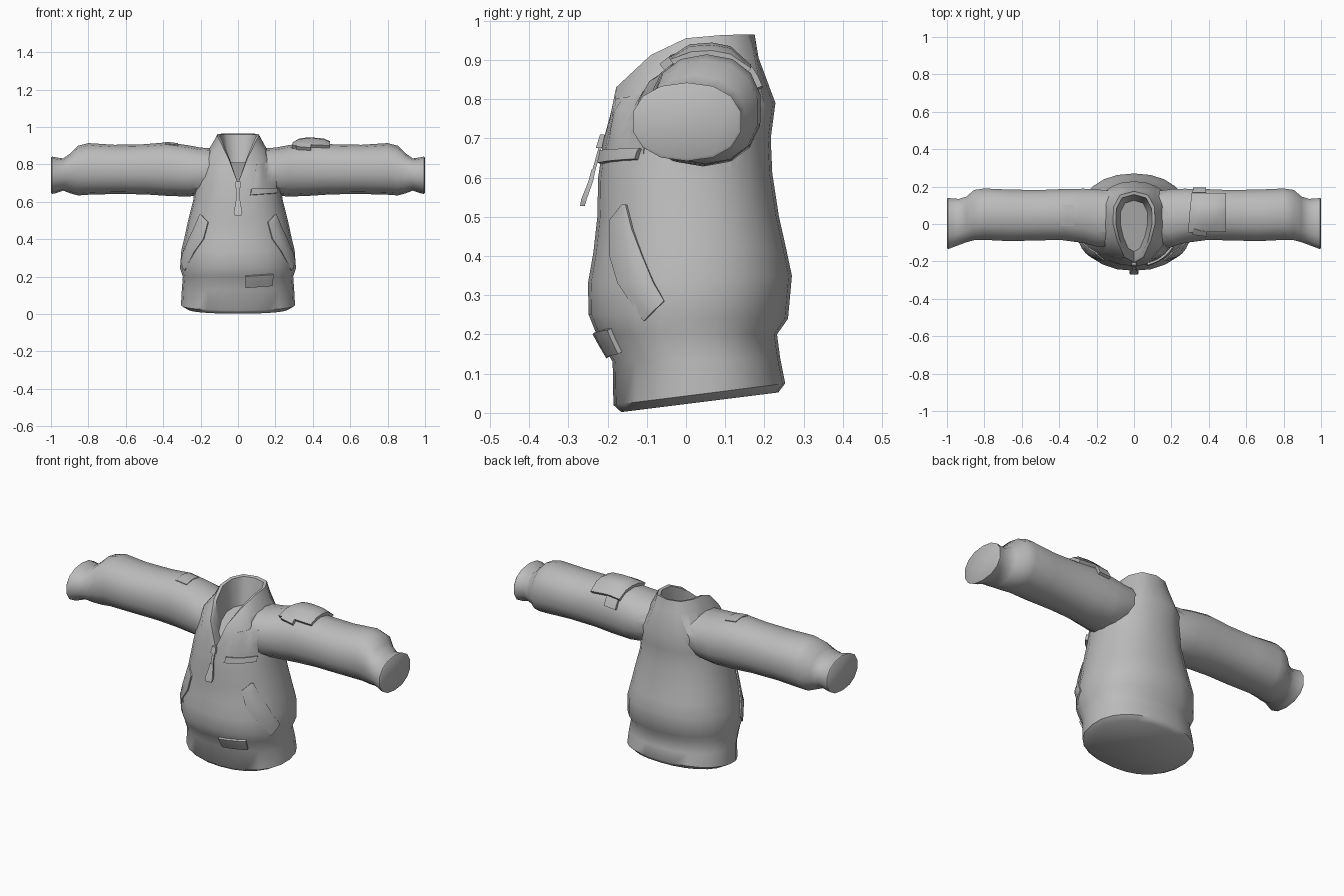
import bpy, bmesh, math
from mathutils import Vector
from mathutils.bvhtree import BVHTree

if "Cube" in bpy.data.objects:
    bpy.data.objects.remove(bpy.data.objects["Cube"])

cloth = bpy.data.materials.new("grey_cloth")
cloth.diffuse_color = (0.5, 0.5, 0.5, 1)
cloth.use_nodes = True
cloth.node_tree.nodes["Principled BSDF"].inputs["Base Color"].default_value = cloth.diffuse_color


def finish(name, bm, angle=50):
    bmesh.ops.recalc_face_normals(bm, faces=bm.faces)
    me = bpy.data.meshes.new(name)
    bm.to_mesh(me)
    bm.free()
    me.materials.append(cloth)
    ob = bpy.data.objects.new(name, me)
    bpy.context.collection.objects.link(ob)
    smooth(ob, angle)
    return ob


def smooth(ob, angle):
    bpy.ops.object.select_all(action='DESELECT')
    ob.select_set(True)
    bpy.context.view_layer.objects.active = ob
    bpy.ops.object.shade_smooth_by_angle(angle=math.radians(angle))


def loft(name, rings, angle=50):
    """Skin a list of equal-length point loops and cap both ends."""
    bm = bmesh.new()
    vs = [[bm.verts.new(p) for p in r] for r in rings]
    n = len(vs[0])
    for a, b in zip(vs, vs[1:]):
        for i in range(n):
            j = (i + 1) % n
            bm.faces.new((a[i], a[j], b[j], b[i]))
    for r in (vs[0], vs[-1]):
        bm.faces.new(r)
    return finish(name, bm, angle)


def spow(v, e):
    return math.copysign(abs(v) ** e, v)


# ---------- torso with open collar ----------
N = 24


def body_ring(zf, zb, hw, yf, yb):
    out = []
    for i in range(N):
        t = 2 * math.pi * i / N
        s, c = spow(math.sin(t), .9), spow(math.cos(t), .9)
        k = (1 - c) / 2
        out.append((hw * s, yf + (yb - yf) * k, zf + (zb - zf) * k))
    return out


def key_ring(keys):
    """Mirror a half loop of points, front to back, into a full ring."""
    half = []
    m = N // 2
    for i in range(m + 1):
        f = i / m * (len(keys) - 1)
        a = min(int(f), len(keys) - 2)
        half.append(Vector(keys[a]).lerp(Vector(keys[a + 1]), f - a))
    return half + [Vector((-p.x, p.y, p.z)) for p in half[-2:0:-1]]


base = key_ring([(0, -.212, .69), (.105, -.18, .79), (.145, -.10, .865), (.15, 0, .89),
                 (.14, .10, .90), (.08, .175, .905), (0, .185, .905)])
rim = key_ring([(0, -.205, .70), (.05, -.178, .83), (.09, -.09, .912), (.112, 0, .955),
                (.11, .09, .963), (.075, .155, .965), (0, .175, .965)])
lip = [Vector((p.x * .86, p.y * .9, p.z - .004)) for p in rim]
floor = [Vector((p.x * .65, p.y * .72, .70 + (p.z - .70) * .42)) for p in rim]

torso = loft("torso", [
    body_ring(.002, .052, .27, -.165, .235),
    body_ring(.02, .075, .305, -.185, .253),
    body_ring(.13, .14, .30, -.187, .24),
    body_ring(.20, .20, .295, -.228, .232),
    body_ring(.25, .24, .31, -.248, .26),
    body_ring(.33, .35, .303, -.25, .27),
    body_ring(.41, .42, .285, -.236, .255),
    body_ring(.50, .50, .267, -.226, .237),
    body_ring(.60, .61, .24, -.224, .22),
    body_ring(.64, .70, .23, -.218, .216),
    body_ring(.665, .79, .222, -.215, .228),
    base, rim, lip, floor])


# ---------- sleeves with gathered cuffs ----------
def sleeve_ring(x, y0, y1, z0, z1, n=14):
    out = []
    for i in range(n):
        t = 2 * math.pi * (i + .5) / n
        out.append((x, (y0 + y1) / 2 + (y1 - y0) / 2 * spow(math.cos(t), .9),
                    (z0 + z1) / 2 + (z1 - z0) / 2 * spow(math.sin(t), .9)))
    return out


SLEEVE = [(.13, -.12, .18, .66, .885), (.20, -.125, .19, .635, .89), (.27, -.105, .192, .628, .903),
          (.38, -.09, .19, .632, .918), (.50, -.09, .185, .64, .908), (.66, -.095, .187, .642, .905),
          (.80, -.088, .193, .638, .914), (.855, -.09, .185, .634, .90), (.895, -.10, .15, .645, .86),
          (.935, -.115, .137, .66, .832), (.975, -.13, .14, .646, .838), (.995, -.138, .143, .642, .842),
          (1.0, -.13, .137, .65, .835)]

for side in (1, -1):
    arm = loft("sleeve", [sleeve_ring(side * r[0], *r[1:]) for r in SLEEVE])
    mod = torso.modifiers.new("join", 'BOOLEAN')
    mod.operation, mod.solver, mod.object = 'UNION', 'EXACT', arm
    dg = bpy.context.evaluated_depsgraph_get()
    joined = bpy.data.meshes.new_from_object(torso.evaluated_get(dg))
    torso.modifiers.clear()
    torso.data = joined
    bpy.data.objects.remove(arm)
torso.name = "jacket_shell"
smooth(torso, 50)
tree = BVHTree.FromPolygons([v.co for v in torso.data.vertices],
                            [p.vertices for p in torso.data.polygons])

# ---------- pockets and flaps laid on the cloth ----------
CAST = {'front': (lambda u, v: (u, -2, v), (0, 1, 0)),
        'right': (lambda u, v: (2, u, v), (-1, 0, 0)),
        'left': (lambda u, v: (-2, u, v), (1, 0, 0)),
        'top': (lambda u, v: (u, v, 2), (0, 0, -1))}


def patch(name, view, edge_a, edge_b, thick, cols=6, taper=0.0):
    """Sheet between two edge lines, dropped on the cloth and raised by thick."""
    start, d = CAST[view]
    bm = bmesh.new()
    low, high = [], []
    rows = len(edge_a)
    for r, (a, b) in enumerate(zip(edge_a, edge_b)):
        lo, hi = [], []
        for c in range(cols + 1):
            u, v = Vector(a).lerp(Vector(b), c / cols)
            p, nor, _, _ = tree.ray_cast(start(u, v), d)
            if nor.dot(Vector(d)) > 0:
                nor = -nor
            border = r in (0, rows - 1) or c in (0, cols)
            lo.append(bm.verts.new(p - nor * .006))
            hi.append(bm.verts.new(p + nor * thick * ((1 - taper) if border else 1)))
        low.append(lo)
        high.append(hi)
    for g in (low, high):
        for r in range(rows - 1):
            for c in range(cols):
                bm.faces.new((g[r][c], g[r][c + 1], g[r + 1][c + 1], g[r + 1][c]))
    idx = ([(0, c) for c in range(cols)] + [(r, cols) for r in range(rows - 1)]
           + [(rows - 1, c) for c in range(cols, 0, -1)] + [(r, 0) for r in range(rows - 1, 0, -1)])
    for (r, c), (s, e) in zip(idx, idx[1:] + idx[:1]):
        bm.faces.new((low[r][c], low[s][e], high[s][e], high[r][c]))
    return finish(name, bm, 40)


def line(a, b, n=4):
    return [tuple(Vector(a).lerp(Vector(b), i / n)) for i in range(n + 1)]


for view in ('right', 'left'):
    patch("hand_pocket_" + view, view,
          [(-.16, .53), (-.19, .49), (-.19, .40), (-.17, .33), (-.105, .235)],
          [(-.15, .53), (-.135, .47), (-.11, .40), (-.08, .33), (-.055, .285)], .012, 4, .4)
patch("chest_pocket", 'front', line((.075, .66), (.10, .80)), line((.205, .66), (.205, .82)), .006, 6, .6)
patch("chest_flap", 'front', line((.065, .635), (.07, .668)), line((.20, .645), (.20, .672)), .014)
patch("hem_label", 'front', line((.04, .145), (.04, .205)), line((.18, .155), (.185, .215)), .012)
patch("sleeve_pouch", 'top', line((.29, -.035), (.31, .155)), line((.49, -.03), (.49, .155)), .03, 6, .4)
patch("sleeve_patch", 'top', line((-.39, -.01), (-.385, .10)), line((-.32, -.01), (-.32, .10)), .004)
patch("pouch_buckle_front", 'top', line((.31, -.045), (.32, -.02), 2), line((.39, -.055), (.39, -.03), 2), .02, 2)
patch("pouch_buckle_back", 'top', line((.315, .158), (.315, .18), 2), line((.385, .158), (.385, .18), 2), .016, 2)

# ---------- zip slider and pull tab ----------
def strap(name, stations):
    loft(name, [[(-w, y - t, z), (w, y - t, z), (w, y + t, z), (-w, y + t, z)]
                for w, t, y, z in stations], 30)


strap("zip_slider", [(.012, .006, -.213, .71), (.014, .008, -.222, .675)])
strap("zip_cord", [(.007, .004, -.218, .68), (.007, .004, -.24, .60)])
strap("zip_tab", [(.010, .005, -.236, .62), (.014, .006, -.243, .59),
                  (.023, .007, -.26, .545), (.018, .006, -.264, .528)])
